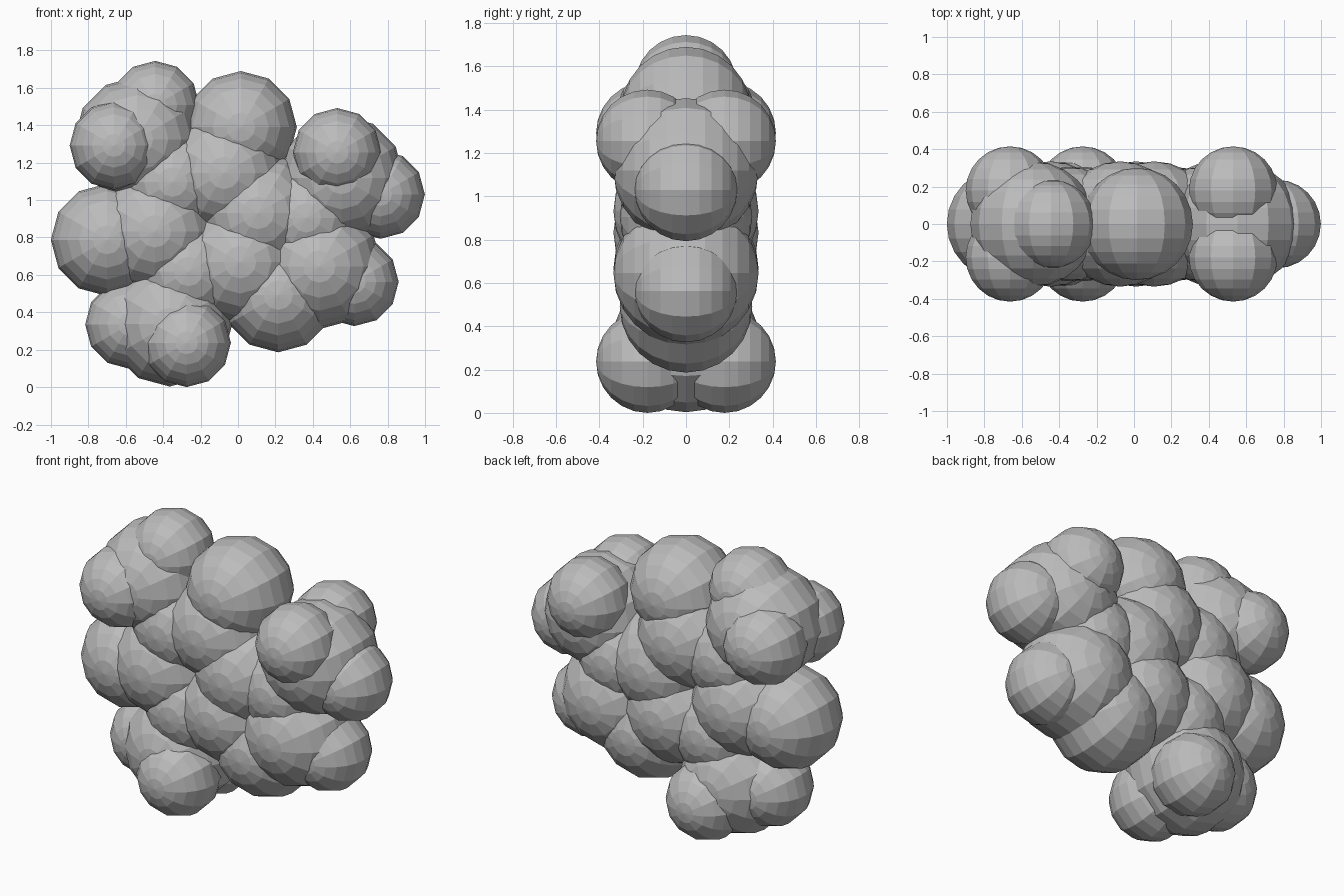
import bpy, math

if "Cube" in bpy.data.objects:
    bpy.data.objects.remove(bpy.data.objects["Cube"])

grey = bpy.data.materials.new("plain grey")
grey.diffuse_color = (0.5, 0.5, 0.5, 1)
grey.use_nodes = True
grey.node_tree.nodes["Principled BSDF"].inputs["Base Color"].default_value = grey.diffuse_color

# ball radius for each kind of atom
RADIUS = {"carbon": 0.335, "nitrogen": 0.306, "oxygen": 0.30, "hydrogen": 0.237}


def ball(kind, part, x, z, y=0.0):
    # faceted ball with its poles facing front and back
    bpy.ops.mesh.primitive_uv_sphere_add(segments=12, ring_count=12, radius=RADIUS[kind],
                                         location=(x, y, z), rotation=(math.pi / 2, 0, 0))
    ob = bpy.context.object
    ob.name = kind + "_" + part
    ob.data.materials.append(grey)


def on_ring(deg, dist=0.28):
    a = math.radians(deg)
    return -0.169 + dist * math.cos(a), 0.882 + dist * math.sin(a)


# six-sided ring
for i, kind in enumerate(["carbon", "carbon", "nitrogen", "carbon", "nitrogen", "carbon"]):
    ball(kind, "ring", *on_ring(10.1 + 60 * i))

# the two oxygens on the ring
for deg in (70.1, 190.1):
    ball("oxygen", "outer", *on_ring(deg, 0.54))

# five-sided ring, sharing one edge
ball("nitrogen", "side_upper", 0.365, 0.905)
ball("carbon", "side", 0.435, 0.645)
ball("nitrogen", "side_lower", 0.215, 0.492)
ball("hydrogen", "side", 0.622, 0.563)

# three end groups: carbon, flat hydrogen, front/back hydrogen pair
for name, c, flat, pair in [
    ("upper_left", (-0.54, 1.325), (-0.443, 1.507), (-0.663, 1.292)),
    ("lower_left", (-0.365, 0.338), (-0.58, 0.335), (-0.275, 0.237)),
    ("upper_right", (0.553, 1.118), (0.762, 1.03), (0.53, 1.255)),
]:
    ball("carbon", name, *c)
    ball("hydrogen", name + "_flat", *flat)
    for s in (-1, 1):
        ball("hydrogen", name + ("_front" if s < 0 else "_back"), *pair, y=s * 0.178)
